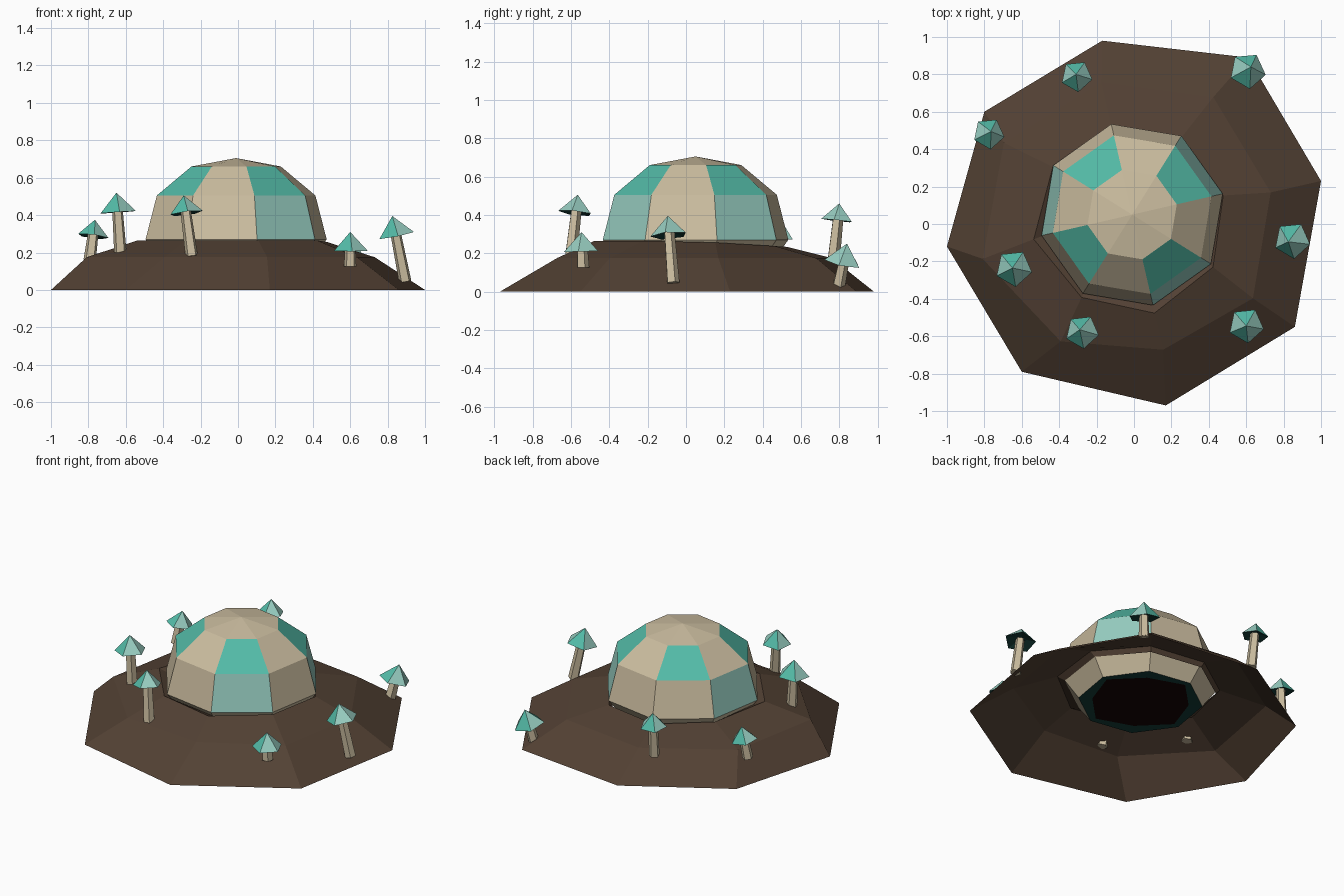
import bpy, bmesh, math
from mathutils import Vector

cube = bpy.data.objects.get("Cube")
if cube:
    bpy.data.objects.remove(cube, do_unlink=True)


def material(name, rgb):
    m = bpy.data.materials.new(name)
    m.use_nodes = True
    m.diffuse_color = (*rgb, 1)
    bsdf = next(n for n in m.node_tree.nodes if n.type == 'BSDF_PRINCIPLED')
    bsdf.inputs["Base Color"].default_value = (*rgb, 1)
    bsdf.inputs["Roughness"].default_value = 0.9
    return m


SOIL = material("brown soil", (0.086, 0.053, 0.034))
BEIGE = material("warm beige", (0.60, 0.51, 0.35))
TEAL = material("bright teal", (0.088, 0.50, 0.39))
PALE = material("pale teal", (0.31, 0.61, 0.53))
DARK = material("dark teal", (0.007, 0.045, 0.039))
BLACK = material("near black", (0.006, 0.001, 0.001))


def ring_points(radii, z, centre=(0, 0), start=13):
    step = 360 / len(radii)
    points = []
    for i, r in enumerate(radii):
        a = math.radians(start + i * step)
        points.append(Vector((centre[0] + r * math.cos(a), centre[1] + r * math.sin(a), z)))
    return points


def build(name, rings, mats, rule, top=None, bottom=False):
    """Skin a stack of rings; rule(band, side) gives each face's material index."""
    bm = bmesh.new()
    loops = [[bm.verts.new(p) for p in ring] for ring in rings]
    n = len(loops[0])
    for band, (low, high) in enumerate(zip(loops, loops[1:])):
        for i in range(n):
            j = (i + 1) % n
            f = bm.faces.new((low[i], low[j], high[j], high[i]))
            f.material_index = rule(band, i)
    if top is not None:
        apex = bm.verts.new(top)
        for i in range(n):
            f = bm.faces.new((loops[-1][i], loops[-1][(i + 1) % n], apex))
            f.material_index = rule(len(rings) - 1, i)
    if bottom:
        f = bm.faces.new(loops[0][::-1])
        f.material_index = rule(-1, 0)
    mesh = bpy.data.meshes.new(name)
    bm.to_mesh(mesh)
    bm.free()
    for m in mats:
        mesh.materials.append(m)
    obj = bpy.data.objects.new(name, mesh)
    bpy.context.collection.objects.link(obj)
    return obj


# Earth mound: an open shell with an uneven octagonal outline and a sunken lip
outline = [(1.0, 0.23), (0.61, 0.89), (-0.17, 0.98), (-0.80, 0.60),
           (-1.0, -0.12), (-0.60, -0.79), (0.17, -0.97), (0.86, -0.55)]
outer = [Vector((x, y, 0)) for x, y in outline]
middle = ring_points([0.75, 0.80, 0.78, 0.82, 0.83, 0.74, 0.69, 0.75], 0.175)
inner = ring_points([0.50, 0.50, 0.50, 0.50, 0.54, 0.51, 0.53, 0.51], 0.265, (-0.01, 0.04))
lip = ring_points([0.47] * 8, 0.235, (-0.01, 0.05))
for p in inner + lip:
    p.z -= 0.03 * max(0, p.y) / 0.5
build("earth_mound", [outer, middle, inner, lip], [SOIL], lambda band, side: 0)

# Dome: beige panels with alternating teal windows and a tapered foot sunk in the mound
MID = (-0.01, 0.05)
profile = [(0.385, 0.12), (0.497, 0.27), (0.435, 0.505), (0.245, 0.66)]
floor_hole = ring_points([0.345, 0.30] * 4, 0.122, MID)


def dome_colour(band, side):
    if band == -1:
        return 4
    if band == 0:
        return 3
    if band == 2 and side in (0, 3, 6):
        return 2
    if band == 3 and side % 2 == 0:
        return 1
    return 0


build("dome", [floor_hole] + [ring_points([r] * 8, z, MID) for r, z in profile],
      [BEIGE, TEAL, PALE, DARK, BLACK], dome_colour, top=(*MID, 0.705), bottom=True)


# Mushrooms: leaning stem with a five-sided cap
def mushroom(name, foot, tip, radius):
    foot, tip = Vector(foot), Vector(tip)
    axis = (tip - foot).normalized()
    turn = Vector((0, 0, 1)).rotation_difference(axis)

    def place(r, base, start):
        return [base + turn @ p for p in ring_points([r] * 5, 0, start=start)]

    height = radius * 1.05
    rim = tip - axis * height
    build(name + "_stem", [place(0.035, foot - axis * 0.02, 20), place(0.029, rim + axis * 0.03, 20)],
          [BEIGE], lambda band, side: 0, bottom=True)

    def cap_colour(band, side):
        if band < 1:
            return 2
        return 0 if side in (0, 2) else 1

    build(name + "_cap", [place(radius * 0.4, rim + axis * 0.015, 60), place(radius, rim, 60)],
          [TEAL, PALE, DARK], cap_colour, top=tip, bottom=True)


mushrooms = {
    "left_side": ((0.89, -0.07, 0.065), (0.825, -0.095, 0.395), 0.10),
    "front_left": ((0.60, -0.54, 0.145), (0.60, -0.545, 0.31), 0.096),
    "front_right": ((-0.25, -0.60, 0.20), (-0.29, -0.565, 0.505), 0.092),
    "right_side": ((-0.63, -0.24, 0.22), (-0.65, -0.235, 0.52), 0.10),
    "back_right": ((-0.79, 0.47, 0.18), (-0.765, 0.495, 0.375), 0.086),
    "back": ((-0.30, 0.77, 0.18), (-0.31, 0.80, 0.46), 0.086),
    "back_left": ((0.59, 0.80, 0.05), (0.625, 0.84, 0.25), 0.10),
}
for place_name, (foot, tip, radius) in mushrooms.items():
    mushroom(place_name + "_mushroom", foot, tip, radius)
